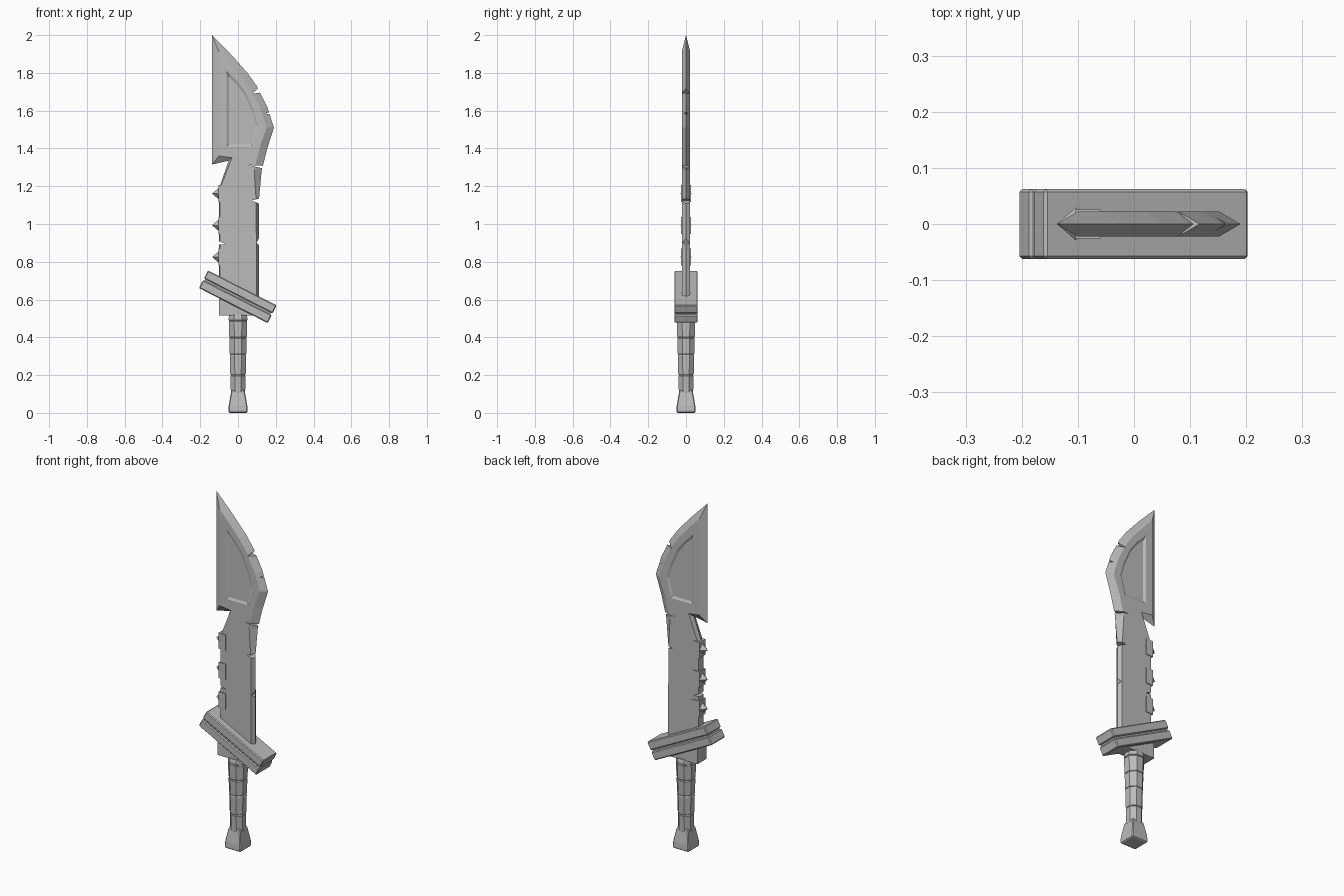
import bpy, bmesh, math
from mathutils import Vector, Matrix

cube = bpy.data.objects.get("Cube")
if cube:
    bpy.data.objects.remove(cube)

GREY = (0.5, 0.5, 0.5, 1)
steel = bpy.data.materials.new("grey_steel")
steel.use_nodes = True
steel.diffuse_color = GREY
steel.node_tree.nodes["Principled BSDF"].inputs["Base Color"].default_value = GREY


def finish(name, bm):
    bmesh.ops.recalc_face_normals(bm, faces=bm.faces)
    mesh = bpy.data.meshes.new(name)
    bm.to_mesh(mesh)
    bm.free()
    mesh.materials.append(steel)
    obj = bpy.data.objects.new(name, mesh)
    bpy.context.collection.objects.link(obj)
    return obj


def loft(name, rings):
    """Skin a list of equal rings of points and cap both ends."""
    bm = bmesh.new()
    loops = [[bm.verts.new(p) for p in ring] for ring in rings]
    n = len(loops[0])
    for a, b in zip(loops, loops[1:]):
        for i in range(n):
            j = (i + 1) % n
            bm.faces.new((a[i], a[j], b[j], b[i]))
    bm.faces.new(loops[0])
    bm.faces.new(loops[-1])
    return finish(name, bm)


def box(name, size, loc, tilt=0.0, bevel=0.0):
    bm = bmesh.new()
    bmesh.ops.create_cube(bm, size=1)
    bmesh.ops.scale(bm, vec=size, verts=bm.verts)
    if bevel:
        bmesh.ops.bevel(bm, geom=bm.edges[:], offset=bevel, segments=1, affect='EDGES')
    bm.transform(Matrix.Translation(loc) @ Matrix.Rotation(tilt, 4, 'Y'))
    return finish(name, bm)


def inset(points, widths):
    """Mitred inward offset of a counter-clockwise outline."""
    result = []
    for i, (p, w) in enumerate(zip(points, widths)):
        a = (p - points[i - 1]).normalized()
        b = (points[(i + 1) % len(points)] - p).normalized()
        na, nb = Vector((-a.y, a.x)), Vector((-b.y, b.x))
        result.append(p + (na + nb) * w / (1 + na.dot(nb)))
    return result


def at_depth(points, y):
    return [(p.x, y, p.y) for p in points]


def cut(target, cutter):
    cutter.hide_render = True
    cutter.hide_viewport = True
    cutter.display_type = 'WIRE'
    mod = target.modifiers.new(cutter.name, 'BOOLEAN')
    mod.operation = 'DIFFERENCE'
    mod.solver = 'EXACT'
    mod.object = cutter


# Blade: outline of x, z and bevel width
outline = [(-.1, .56, .005), (.11, .56, .012), (.11, 1.12, .014), (.125, 1.28, .04),
           (.155, 1.4, .04), (.19, 1.51, .036), (.155, 1.62, .036), (.1, 1.73, .036),
           (.05, 1.8, .036), (-.03, 1.89, .036), (-.137, 2, .036),
           (-.137, 1.315, .036), (-.05, 1.335, .012), (-.1, 1.19, .005)]
edge = [Vector(p[:2]) for p in outline]
flat = inset(edge, [p[2] for p in outline])
blade = loft("blade", [at_depth(flat, -.022), at_depth(edge, 0), at_depth(flat, .022)])

# Sunken panel on both faces of the blade
panel = [Vector(p) for p in ((-.06, 1.41), (.08, 1.41), (.108, 1.52), (.085, 1.6),
                             (.045, 1.69), (0, 1.75), (-.06, 1.81))]
floor = inset(panel, [.012] * len(panel))
for side, name in ((-1, "front"), (1, "back")):
    cut(blade, loft(name + "_panel_cutter",
                    [at_depth(floor, side * .015), at_depth(panel, side * .0222),
                     at_depth(panel, side * .04)]))

# Battle notches: tip x, tip z, direction out of the blade, length, half width
notches = [(.075, 1.69, 25, .07, .022), (.145, 1.585, 5, .05, .012),
           (.072, 1.125, -5, .06, .02), (.098, .9, 10, .03, .04),
           (.055, 1.312, -8, .09, .008), (-.06, .893, 170, .06, .012)]
for i, (x, z, angle, length, half) in enumerate(notches):
    out = Vector((math.cos(math.radians(angle)), math.sin(math.radians(angle))))
    across = Vector((-out.y, out.x)) * half
    tip = Vector((x, z))
    wedge = [tip, tip + out * length - across, tip + out * length + across]
    cut(blade, loft(f"notch_cutter_{i + 1}", [at_depth(wedge, -.05), at_depth(wedge, .05)]))

# Studded clips along the spine
for i in range(3):
    z = .825 + .168 * i
    box(f"spine_clip_{i + 1}", (.044, .052, .09), (-.082, 0, z))
    bm = bmesh.new()
    bmesh.ops.create_cone(bm, segments=4, radius1=.03, radius2=0, depth=.035, cap_ends=True)
    bm.transform(Matrix.Translation((-.12, 0, z)) @ Matrix.Rotation(-math.pi / 2, 4, 'Y'))
    finish(f"spine_spike_{i + 1}", bm)

# Guard: two tilted bars around a slimmer core
tilt = math.radians(27)
centre = Vector((-.001, 0, .615))
up = Vector((math.sin(tilt), 0, math.cos(tilt)))
box("guard_core", (.39, .108, .06), centre, tilt)
for side, name in ((1, "upper"), (-1, "lower")):
    box(f"guard_{name}_bar", (.408, .124, .048), centre + up * side * .0285, tilt, .005)

# Blade socket under the guard
socket = [Vector(p) for p in ((-.1, .515), (.085, .515), (.13, .49), (.1, .56), (-.1, .66))]
loft("blade_socket", [at_depth(socket, -.04), at_depth(socket, .04)])


# Eight-sided grip with wrap seams, and a square pommel
def ring(sides, radius, z):
    step = math.tau / sides
    r = radius / math.cos(step / 2)
    return [(r * math.cos(step * (i + .5)), r * math.sin(step * (i + .5)), z)
            for i in range(sides)]


seams = [.1, .2, .31, .4, .49]
for i, (low, high) in enumerate(zip(seams, seams[1:])):
    radius = .035 + .003 * i
    loft(f"grip_wrap_{i + 1}", [ring(8, radius, low), ring(8, radius + .003, low + .006),
                                ring(8, radius + .005, high - .006), ring(8, radius + .001, high)])
loft("grip_collar", [ring(8, .043, .486), ring(8, .049, .492), ring(8, .049, .505),
                     ring(8, .045, .52)])
pommel = loft("pommel", [ring(4, .047, 0), ring(4, .051, .008), ring(4, .049, .04),
                         ring(4, .036, .115), ring(4, .03, .122)])
soften = pommel.modifiers.new("chipped_corners", 'BEVEL')
soften.width = .006
soften.segments = 1
